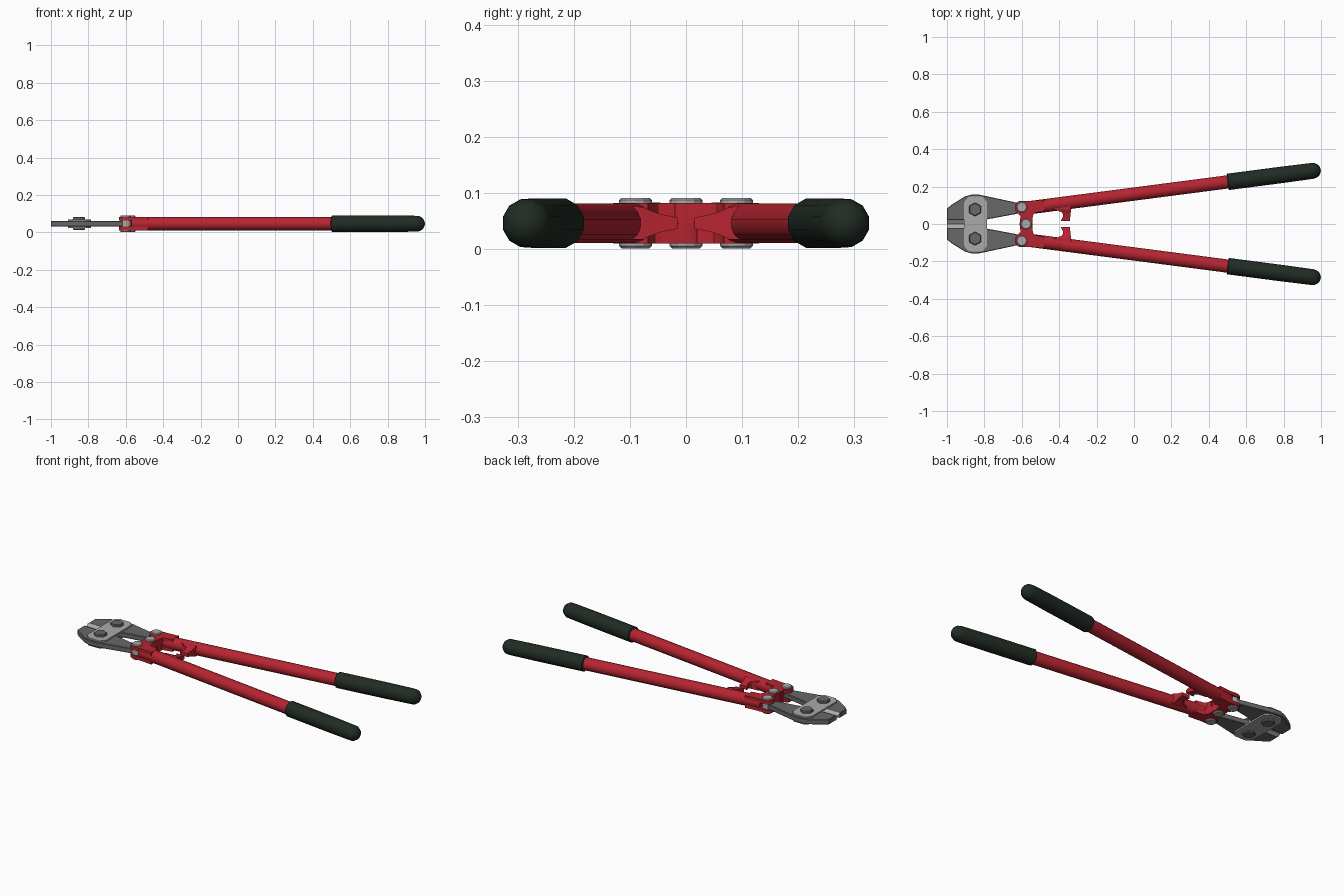
import bpy, bmesh, math
from mathutils import Matrix, Vector

if "Cube" in bpy.data.objects:
    bpy.data.objects.remove(bpy.data.objects["Cube"])

ZC = 0.046                      # mid height of the whole tool
SLOPE = 0.13                    # splay of the handles
ANG = math.atan(SLOPE)


def mat(name, rgb):
    m = bpy.data.materials.new(name)
    m.diffuse_color = (*rgb, 1)
    m.use_nodes = True
    m.node_tree.nodes["Principled BSDF"].inputs["Base Color"].default_value = m.diffuse_color
    return m


RED = mat("red paint", (0.47, 0.018, 0.03))
GRIP = mat("dark green rubber", (0.015, 0.024, 0.017))
STEEL = mat("dark steel", (0.14, 0.14, 0.14))
LIGHT = mat("light steel", (0.40, 0.40, 0.40))


def finish(name, bm, material, smooth=False, bevel=0):
    bmesh.ops.recalc_face_normals(bm, faces=bm.faces[:])
    me = bpy.data.meshes.new(name)
    bm.to_mesh(me)
    bm.free()
    me.materials.append(material)
    ob = bpy.data.objects.new(name, me)
    bpy.context.collection.objects.link(ob)
    if bevel:
        b = ob.modifiers.new("bevel", 'BEVEL')
        b.width, b.segments, b.limit_method = bevel, 1, 'ANGLE'
        b.angle_limit = math.radians(50)
    if smooth:
        bpy.ops.object.select_all(action='DESELECT')
        ob.select_set(True)
        bpy.context.view_layer.objects.active = ob
        bpy.ops.object.shade_smooth_by_angle(angle=math.radians(40))
    return ob


def loft(name, rings, material, **kw):
    """Skin a list of equal-length point rings and cap both ends."""
    bm = bmesh.new()
    vs = [[bm.verts.new(p) for p in r] for r in rings]
    n = len(vs[0])
    for a, b in zip(vs, vs[1:]):
        for i in range(n):
            j = (i + 1) % n
            bm.faces.new((a[i], a[j], b[j], b[i]))
    bm.faces.new(vs[0])
    bm.faces.new(vs[-1])
    return finish(name, bm, material, **kw)


def slab(name, pts, z0, z1, material, s=1, **kw):
    """Extruded outline, mirrored across y when s is -1."""
    return loft(name, [[(x, y * s, z) for x, y in pts] for z in (z0, z1)], material, **kw)


def rod(name, profile, sides, s, material):
    """Round section swept along a handle axis; profile holds (distance, radius)."""
    m = Matrix.Translation((0, 0.16 * s, ZC)) @ Matrix.Rotation(ANG * s, 4, 'Z')
    rings = []
    for d, r in profile:
        rings.append([m @ Vector((d, r * math.cos(a), r * math.sin(a)))
                      for a in ((i + .5) * 2 * math.pi / sides for i in range(sides))])
    return loft(name, rings, material, smooth=True)


def arc(cx, cy, r, a0, a1, n=8):
    return [(cx + r * math.cos(math.radians(a0 + (a1 - a0) * i / n)),
             cy + r * math.sin(math.radians(a0 + (a1 - a0) * i / n))) for i in range(n + 1)]


def bolt(name, x, y, r, sides, z0, z1, material, turn=0):
    pts = arc(x, y, r, turn, turn + 360, sides)[:-1]
    return slab(name, pts, z0, z1, material, bevel=0.004)


for s, side in ((1, "left"), (-1, "right")):
    # handle tube and rubber grip with domed end
    rod(side + "_handle_tube", [(-0.57, .036), (0.6, .036)], 16, s, RED)
    c, r = 0.963, .044
    dome = [(c + r * math.sin(math.radians(a)), r * math.cos(math.radians(a)) * 1.0)
            for a in (0, 22, 45, 65, 82)]
    rod(side + "_grip", [(0.505, .041), (0.508, .0455), (0.8, .0455)] + dome, 12, s, GRIP)

    # forked bracket holding the jaw arm
    fork = arc(-0.60, 0.088, .037, 105, 235, 8) + [(-0.61, 0.045), (-0.545, 0.045),
            (-0.53, 0.060), (-0.48, 0.068), (-0.48, 0.13), (-0.55, 0.123)]
    slab(side + "_fork_lower", fork, 0.010, 0.030, RED, s, smooth=True)
    slab(side + "_fork_upper", fork, 0.062, 0.082, RED, s, smooth=True)
    block = [(-0.575, 0.045), (-0.545, 0.045), (-0.53, 0.06), (-0.49, 0.068),
             (-0.49, 0.125), (-0.555, 0.118)]
    slab(side + "_fork_web", block, 0.02, 0.07, RED, s)

    # half-thickness hinge lug reaching the centre pivot
    lug = arc(-0.577, 0, .035, 180, 360, 10) + [(-0.542, 0.04), (-0.53, 0.065), (-0.60, 0.075)]
    z0, z1 = (ZC, 0.082) if s > 0 else (0.010, ZC)
    slab(side + "_hinge_lug", lug, z0, z1, RED, s, smooth=True)
    base = [(-0.61, 0.02), (-0.543, 0.02), (-0.54, 0.05), (-0.53, 0.065), (-0.60, 0.075)]
    slab(side + "_hinge_root", base, 0.010, 0.082, RED, s)

    # tapered stop spur on the inside of the handle
    rings = []
    for y, x0, x1, h in ((0.105, -0.46, -0.335, .030), (0.078, -0.425, -0.336, .029),
                         (0.062, -0.385, -0.338, .022), (0.045, -0.378, -0.34, .016),
                         (0.015, -0.392, -0.343, .010)):
        rings.append([(x, y * s, ZC + z) for x, z in ((x0, -h), (x1, -h), (x1, h), (x0, h))])
    loft(side + "_stop_spur", rings, RED)

    # jaw with its rear arm
    jaw = [(-1.0, 0.020), (-1.0, 0.082), (-0.975, 0.103), (-0.905, 0.147), (-0.87, 0.157),
           (-0.83, 0.157), (-0.78, 0.147), (-0.60, 0.108), (-0.585, 0.09), (-0.60, 0.062),
           (-0.64, 0.052), (-0.78, 0.026), (-0.80, 0.020)]
    slab(side + "_jaw", jaw, 0.031, 0.061, STEEL, s, bevel=0.003)

    # ground cutting edge, a wedge closing on the centre line
    loft(side + "_cutting_edge",
         [[(x, 0.0205 * s, 0.031), (x, 0.0205 * s, 0.061), (x, 0.001 * s, 0.049),
           (x, 0.001 * s, 0.043)] for x in (-1.0, -0.80)], LIGHT)

    # fasteners
    bolt(side + "_jaw_bolt", -0.85, 0.078 * s, .037, 6, 0.012, 0.083, STEEL, 30)
    bolt(side + "_arm_pivot", -0.60, 0.09 * s, .029, 12, 0.001, 0.091, LIGHT)

bolt("centre_pivot", -0.577, 0, .029, 12, 0.001, 0.091, LIGHT)

# two tie plates across the jaws
corner = [(-0.91, 0.115), (-0.885, 0.146), (-0.81, 0.146), (-0.785, 0.118)]
plate = corner + [(x, -y) for x, y in reversed(corner)]
for name, z0, z1 in (("tie_plate_lower", 0.023, 0.032), ("tie_plate_upper", 0.060, 0.069)):
    slab(name, plate, z0, z1, LIGHT)
